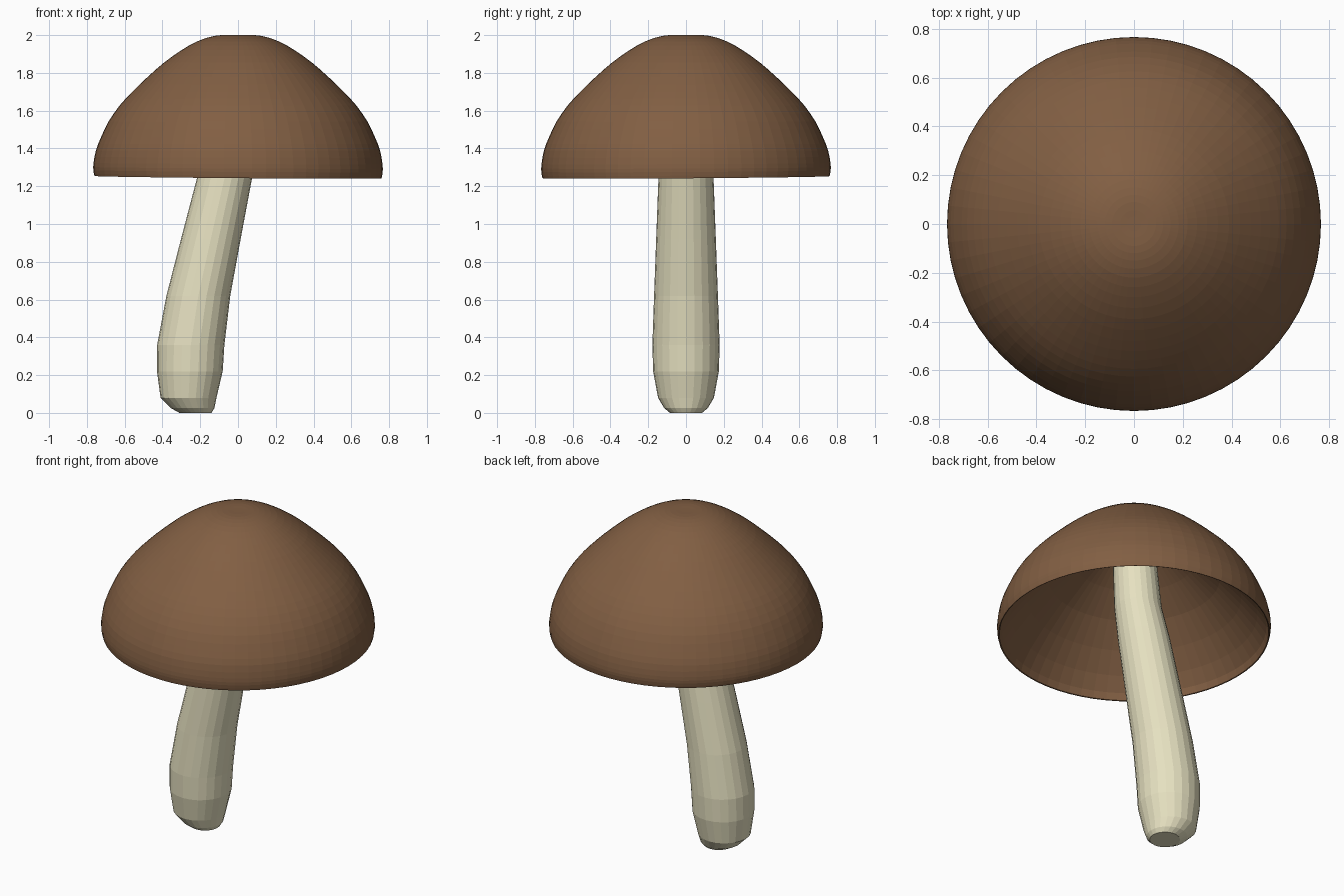
import bpy, bmesh, math

if "Cube" in bpy.data.objects:
    bpy.data.objects.remove(bpy.data.objects["Cube"])


def material(name, rgb):
    m = bpy.data.materials.new(name)
    m.diffuse_color = (*rgb, 1)
    m.use_nodes = True
    m.node_tree.nodes["Principled BSDF"].inputs["Base Color"].default_value = m.diffuse_color
    return m


def loft(name, rings, sides, mat, warp=None):
    """Skin a stack of circles given as (centre x, radius, z), closed at both ends."""
    bm = bmesh.new()
    loops = []
    for cx, r, z in rings:
        loop = []
        for i in range(sides):
            a = 2 * math.pi * i / sides
            x, y = cx + r * math.cos(a), r * math.sin(a)
            loop.append(bm.verts.new((x, y, z + (warp(x, y, z) if warp else 0))))
        loops.append(loop)
    for low, high in zip(loops, loops[1:]):
        for i in range(sides):
            j = (i + 1) % sides
            bm.faces.new((low[i], low[j], high[j], high[i]))
    bm.faces.new(loops[0][::-1])
    bm.faces.new(loops[-1])
    me = bpy.data.meshes.new(name)
    bm.to_mesh(me)
    bm.free()
    me.materials.append(mat)
    ob = bpy.data.objects.new(name, me)
    bpy.context.collection.objects.link(ob)
    return ob


def refine(pts, n):
    """Catmull-Rom subdivision of a profile."""
    out = []
    for k in range(len(pts) - 1):
        p = [pts[max(0, min(len(pts) - 1, k + d))] for d in (-1, 0, 1, 2)]
        for s in range(n):
            t = s / n
            out.append(tuple(0.5 * (2 * b + (c - a) * t + (2 * a - 5 * b + 4 * c - d) * t * t
                                    + (3 * b - a - 3 * c + d) * t ** 3)
                             for a, b, c, d in zip(*p)))
    return out + [pts[-1]]


brown = material("cap_brown", (0.222, 0.114, 0.056))
cream = material("stem_cream", (0.79, 0.75, 0.53))

# Dome cap: hollow underside, thin lip, then the outer dome
underside = [(0.10, 1.87), (0.20, 1.82), (0.34, 1.72), (0.48, 1.605),
             (0.60, 1.48), (0.69, 1.37), (0.742, 1.29), (0.754, 1.25)]
dome = [(0.760, 1.248), (0.766, 1.28), (0.765, 1.32), (0.752, 1.39),
        (0.725, 1.46), (0.685, 1.543), (0.626, 1.628), (0.56, 1.70),
        (0.48, 1.777), (0.39, 1.856), (0.30, 1.92), (0.22, 1.965),
        (0.15, 1.99), (0.09, 2.0), (0.03, 2.0)]


def rim_warp(x, y, z):
    fade = max(0, 1 - (z - 1.248) / 0.15)
    return fade * (0.007 * y - 0.008 * x)


loft("cap", [(0, r, z) for r, z in underside + refine(dome, 2)], 64, brown, rim_warp)

# Leaning stem with a rounded foot, running up inside the cap
stem = [(-0.225, 0.085, 0), (-0.24, 0.115, 0.025), (-0.262, 0.148, 0.08),
        (-0.255, 0.174, 0.22), (-0.25, 0.178, 0.36), (-0.21, 0.169, 0.62),
        (-0.144, 0.158, 0.92), (-0.072, 0.146, 1.24), (-0.03, 0.133, 1.42),
        (-0.01, 0.125, 1.65), (0, 0.12, 1.88)]
loft("stem", stem, 24, cream)
